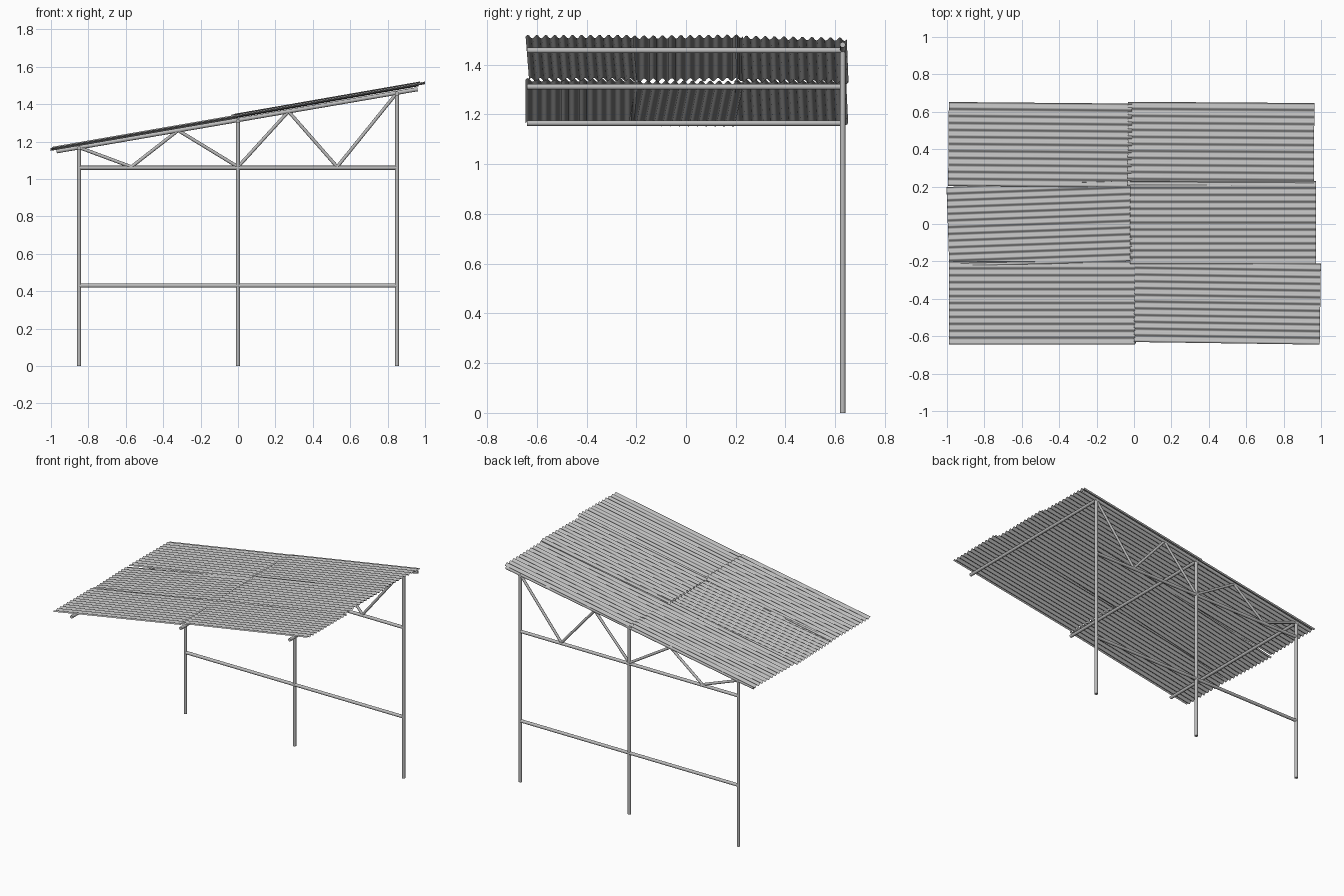
import bpy, bmesh, math
from mathutils import Vector

cube = bpy.data.objects.get("Cube")
if cube:
    bpy.data.objects.remove(cube, do_unlink=True)


def make_material(name, value):
    mat = bpy.data.materials.new(name)
    mat.use_nodes = True
    color = (value, value, value, 1)
    mat.diffuse_color = color
    mat.node_tree.nodes["Principled BSDF"].inputs["Base Color"].default_value = color
    return mat


steel = make_material("galvanised grey", 0.5)
BACK = 0.63      # plane of the supporting frame
RADIUS = 0.011
PITCH = 0.174    # roof rise per unit of x


def finish(name, bm):
    mesh = bpy.data.meshes.new(name)
    bm.to_mesh(mesh)
    bm.free()
    mesh.materials.append(steel)
    obj = bpy.data.objects.new(name, mesh)
    bpy.context.collection.objects.link(obj)
    for poly in mesh.polygons:
        poly.use_smooth = len(poly.vertices) == 4
    return obj


def pipe(name, start, end, radius=RADIUS):
    """Capped round tube between two points."""
    a, b = Vector(start), Vector(end)
    bm = bmesh.new()
    bmesh.ops.create_cone(bm, cap_ends=True, segments=16, radius1=radius,
                          radius2=radius, depth=(b - a).length)
    turn = (b - a).to_track_quat('Z', 'Y').to_matrix().to_4x4()
    bmesh.ops.transform(bm, matrix=turn, verts=bm.verts)
    bmesh.ops.translate(bm, vec=(a + b) / 2, verts=bm.verts)
    return finish(name, bm)


def chord_z(x):
    return 1.315 + 0.172 * x


# Posts, and the purlins that reach forward from them
for side, x in (("right", -0.85), ("middle", 0), ("left", 0.85)):
    pipe(side + "_post", (x, BACK, 0), (x, BACK, chord_z(x)))
    z = chord_z(x) - 0.004
    pipe(side + "_purlin", (x, -0.64, z), (x, 0.64, z))

# Horizontal rails and sloping top chord
for name, z in (("lower_rail", 0.43), ("truss_rail", 1.06)):
    pipe(name, (-0.85, BACK, z), (0.85, BACK, z))
pipe("top_chord", (-0.97, BACK, chord_z(-0.97)), (0.96, BACK, chord_z(0.96)))

# Zigzag truss braces
nodes = [(x, BACK, 1.065 if i % 2 else chord_z(x))
         for i, x in enumerate((-0.85, -0.57, -0.32, 0, 0.27, 0.53, 0.85))]
for i, (a, b) in enumerate(zip(nodes, nodes[1:])):
    pipe(f"truss_brace_{i + 1}", a, b, 0.009)


def roof_sheet(name, x0, x1, y0, y1, yaw, lift, roll=0):
    """Corrugated sheet, waves running up the slope, slightly out of square."""
    waves, per_wave, amp = 12, 8, 0.007
    cx, cy = (x0 + x1) / 2, (y0 + y1) / 2
    skew = math.tan(math.radians(yaw))
    bm = bmesh.new()
    rows = []
    for i in range(waves * per_wave + 1):
        t = i / (waves * per_wave)
        y = y0 + (y1 - y0) * t
        wave = amp * math.sin(2 * math.pi * waves * t)
        row = []
        for x in (x0, x1):
            px = x - skew * (y - cy)
            py = y + skew * (x - cx)
            z = 1.337 + lift + PITCH * px + wave + roll * (y - cy)
            row.append(bm.verts.new((px, py, z)))
        rows.append(row)
    for (a, b), (c, d) in zip(rows, rows[1:]):
        bm.faces.new((a, b, d, c))
    return finish(name, bm)


# Six overlapping roof sheets
roof_sheet("right_back_sheet", -0.992, -0.012, 0.2, 0.648, -0.5, 0)
roof_sheet("right_middle_sheet", -0.995, -0.015, -0.215, 0.215, 2, -0.005)
roof_sheet("right_front_sheet", -0.99, 0.005, -0.645, -0.2, 0, 0.001)
roof_sheet("left_back_sheet", -0.033, 0.963, 0.2, 0.65, -0.4, 0.002, -0.02)
roof_sheet("left_middle_sheet", -0.022, 0.974, -0.215, 0.23, 0, 0.006, 0.01)
roof_sheet("left_front_sheet", 0.002, 0.996, -0.638, -0.205, -0.8, 0.003)
